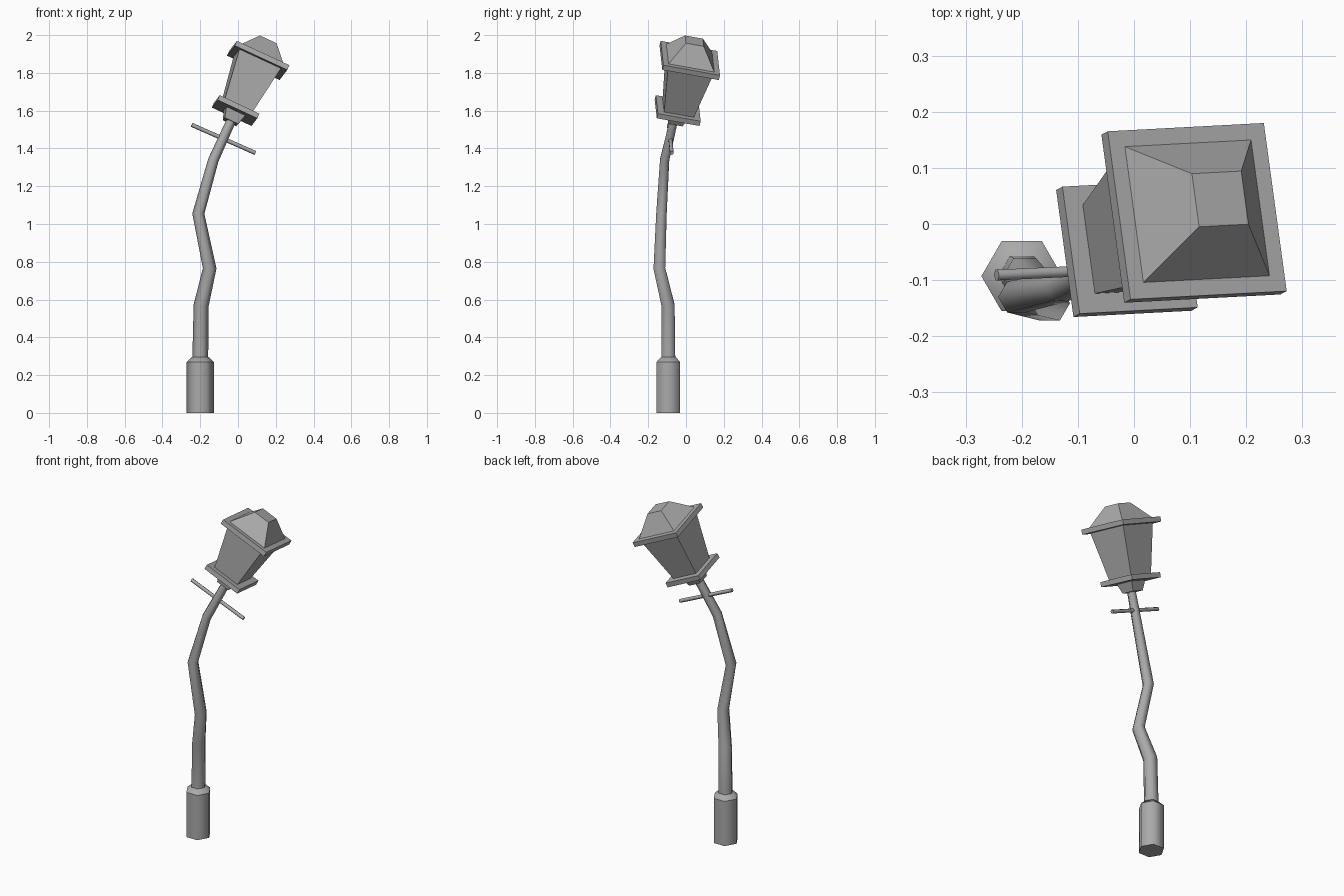
import bpy, bmesh, math
from mathutils import Vector, Matrix

old = bpy.data.objects.get("Cube")
if old:
    bpy.data.objects.remove(old, do_unlink=True)

grey = bpy.data.materials.new("plain_grey")
grey.use_nodes = True
colour = (0.4, 0.4, 0.4, 1)
grey.diffuse_color = colour
grey.node_tree.nodes["Principled BSDF"].inputs["Base Color"].default_value = colour


def finish(name, bm, smooth=False):
    bmesh.ops.recalc_face_normals(bm, faces=bm.faces)
    mesh = bpy.data.meshes.new(name)
    bm.to_mesh(mesh)
    bm.free()
    mesh.materials.append(grey)
    ob = bpy.data.objects.new(name, mesh)
    bpy.context.collection.objects.link(ob)
    if smooth:
        bpy.ops.object.select_all(action='DESELECT')
        ob.select_set(True)
        bpy.context.view_layer.objects.active = ob
        bpy.ops.object.shade_smooth_by_angle(angle=math.radians(65))
    return ob


def loft(bm, rings):
    """Skin a list of vertex rings and cap both ends."""
    n = len(rings[0])
    for a, b in zip(rings, rings[1:]):
        for i in range(n):
            j = (i + 1) % n
            bm.faces.new((a[i], a[j], b[j], b[i]))
    bm.faces.new(rings[0][::-1])
    bm.faces.new(rings[-1])


def tube(name, points, radii, side, sides=6):
    """Bent tube whose corners start in the direction of side."""
    bm = bmesh.new()
    pts = [Vector(p) for p in points]
    rings = []
    for i, (p, r) in enumerate(zip(pts, radii)):
        before = (p - pts[i - 1]).normalized() if i else Vector()
        after = (pts[i + 1] - p).normalized() if i + 1 < len(pts) else Vector()
        t = (before + after).normalized()
        u = (Vector(side) - t * t.dot(Vector(side))).normalized()
        v = t.cross(u)
        angles = [math.tau * k / sides for k in range(sides)]
        rings.append([bm.verts.new(p + r * (u * math.cos(a) + v * math.sin(a)))
                      for a in angles])
    loft(bm, rings)
    return finish(name, bm, True)


# Tilted frame of the lantern, with its origin on top of the lower plate
U = Vector((0.906, 0.048, -0.42)).normalized()
W = U.cross(Vector((-0.122, 0.977, -0.18))).normalized()
V = W.cross(U)
FRAME = Matrix((U, V, W)).transposed().to_4x4()
FRAME.translation = (-0.007, -0.041, 1.613)


def frustum(name, low, high, low_width, high_width):
    """Square block along the lantern axis."""
    bm = bmesh.new()
    rings = []
    for h, w in ((low, low_width / 2), (high, high_width / 2)):
        corners = ((-w, -w), (w, -w), (w, w), (-w, w))
        rings.append([bm.verts.new(FRAME @ Vector((x, y, h))) for x, y in corners])
    loft(bm, rings)
    return finish(name, bm)


# Foot and collar
X = (1, 0, 0)
foot = (-0.2, -0.093)
tube("base", [(*foot, 0), (*foot, 0.27)], [0.072, 0.072], X)
tube("base_collar", [(*foot, 0.27), (*foot, 0.295)], [0.072, 0.045], X)

# Crooked post
tube("post",
     [(*foot, 0.28), (-0.195, -0.095, 0.57), (-0.15, -0.141, 0.765),
      (-0.21, -0.13, 1.055), (-0.13, -0.113, 1.34), (-0.03, -0.062, 1.56)],
     [0.042, 0.04, 0.036, 0.032, 0.028, 0.025], X)

# Ladder bar
tube("crossbar", [(-0.245, -0.091, 1.525), (0.092, -0.075, 1.376)],
     [0.011, 0.011], (0, 0, 1))

# Lantern, from neck to roof
frustum("lantern_neck", -0.082, -0.028, 0.078, 0.11)
frustum("lower_plate", -0.028, 0, 0.232, 0.232)
frustum("lantern_body", 0, 0.27, 0.162, 0.242)
frustum("eave_plate", 0.27, 0.298, 0.307, 0.307)
frustum("roof", 0.298, 0.4, 0.248, 0.097)
